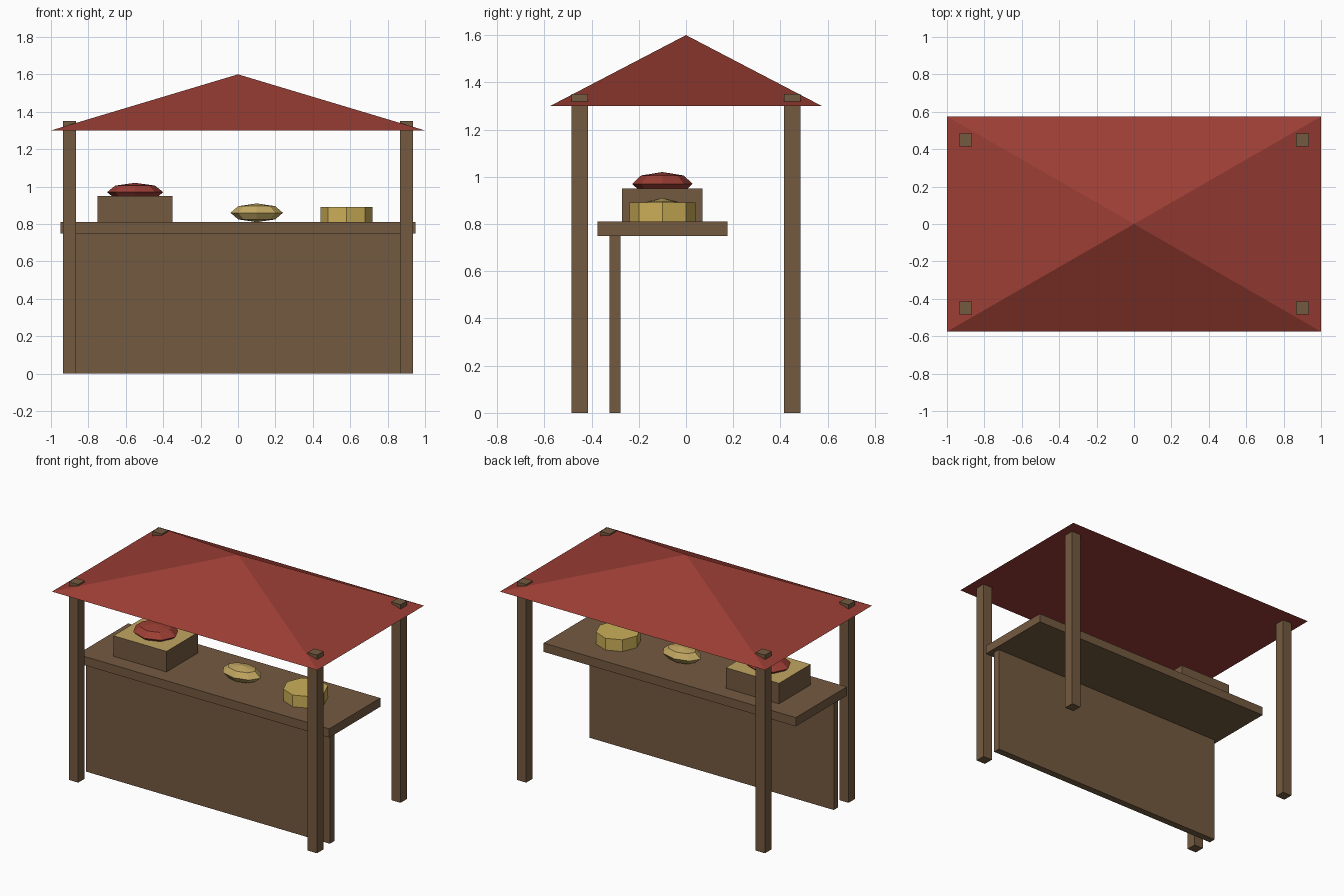
import bpy, bmesh
from mathutils import Matrix

if "Cube" in bpy.data.objects:
    bpy.data.objects.remove(bpy.data.objects["Cube"])


def material(name, srgb):
    m = bpy.data.materials.new(name)
    lin = [((c / 255 + 0.055) / 1.055) ** 2.4 for c in srgb]
    m.diffuse_color = (*lin, 1)
    m.use_nodes = True
    m.node_tree.nodes["Principled BSDF"].inputs["Base Color"].default_value = m.diffuse_color
    return m


WOOD = material("brown wood", (116, 90, 65))
RED = material("red", (155, 62, 52))
GOLD = material("gold", (204, 175, 88))
TAN = material("tan", (193, 166, 97))


def finish(name, bm, *mats):
    bmesh.ops.recalc_face_normals(bm, faces=bm.faces)
    me = bpy.data.meshes.new(name)
    bm.to_mesh(me)
    bm.free()
    for m in mats:
        me.materials.append(m)
    ob = bpy.data.objects.new(name, me)
    bpy.context.collection.objects.link(ob)
    return ob


def placed(centre, size):
    return Matrix.Translation(centre) @ Matrix.Diagonal((*size, 1))


def box(name, lo, hi, *mats):
    bm = bmesh.new()
    centre = [(a + b) / 2 for a, b in zip(lo, hi)]
    size = [b - a for a, b in zip(lo, hi)]
    bmesh.ops.create_cube(bm, size=1, matrix=placed(centre, size))
    if len(mats) > 1:  # second colour on the top face
        bm.normal_update()
        for f in bm.faces:
            f.material_index = int(f.normal.z > 0.5)
    return finish(name, bm, *mats)


def blob(name, centre, radii, mat):
    bm = bmesh.new()
    bmesh.ops.create_uvsphere(bm, u_segments=8, v_segments=4, radius=1,
                              matrix=placed(centre, radii))
    return finish(name, bm, mat)


# Corner posts, poking slightly through the canopy
for sx, side in ((-1, "left"), (1, "right")):
    for sy, end in ((-1, "front"), (1, "back")):
        x, y = sx * 0.9, sy * 0.45
        box(f"{end}_{side}_post", (x - 0.035, y - 0.035, 0),
            (x + 0.035, y + 0.035, 1.35), WOOD)

# Canopy: four-sided pyramid with closed base
bm = bmesh.new()
base = [bm.verts.new((sx, sy * 0.575, 1.3))
        for sx, sy in ((-1, -1), (1, -1), (1, 1), (-1, 1))]
apex = bm.verts.new((0, 0, 1.6))
bm.faces.new(base)
for i in range(4):
    bm.faces.new((base[i], base[(i + 1) % 4], apex))
finish("canopy", bm, RED)

# Counter and its front panel
box("counter_top", (-0.95, -0.375, 0.75), (0.95, 0.175, 0.81), WOOD)
box("front_panel", (-0.92, -0.325, 0), (0.92, -0.277, 0.75), WOOD)

# Goods on the counter
box("crate", (-0.75, -0.27, 0.81), (-0.35, 0.07, 0.95), WOOD, TAN)
blob("red_produce", (-0.55, -0.1, 0.97), (0.15, 0.128, 0.05), RED)
blob("loaf", (0.1, -0.1, 0.86), (0.14, 0.09, 0.05), TAN)
bm = bmesh.new()
bmesh.ops.create_cone(bm, cap_ends=True, segments=8, radius1=0.14, radius2=0.14,
                      depth=0.08, matrix=Matrix.Translation((0.58, -0.1, 0.85)))
finish("cheese_wheel", bm, GOLD)
